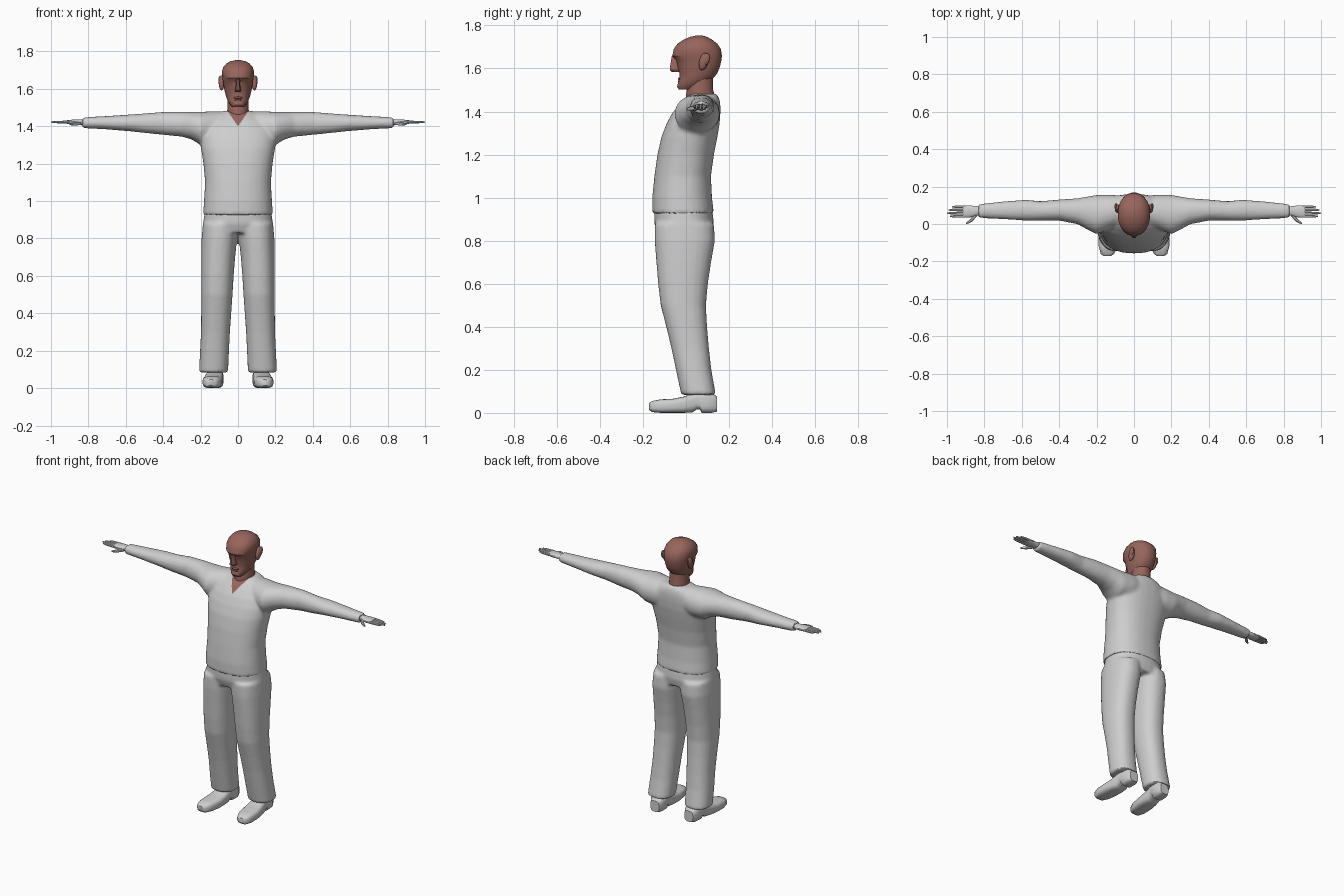
import bpy, bmesh, math
from mathutils import Matrix, Vector


def material(name, rgb):
    m = bpy.data.materials.new(name)
    m.diffuse_color = (*rgb, 1)
    return m


CLOTH = material("light grey", (0.62, 0.62, 0.62))
SKIN = material("brown skin", (0.31, 0.13, 0.105))


def ring(axis, pos, a0, a1, b0, b1, n=24, power=2.3):
    """Rounded cross-section at pos on an axis, filling the a and b ranges."""
    pts = []
    for i in range(n):
        t = 2 * math.pi * (i + 0.5) / n
        c, s = math.cos(t), math.sin(t)
        a = (a0 + a1) / 2 + (a1 - a0) / 2 * math.copysign(abs(c) ** (2 / power), c)
        b = (b0 + b1) / 2 + (b1 - b0) / 2 * math.copysign(abs(s) ** (2 / power), s)
        pts.append({"x": (pos, a, b), "y": (a, pos, b), "z": (a, b, pos)}[axis])
    return pts


def loft(bm, axis, sections, n=24, power=2.3, flip=1):
    """Skin a closed tube through the sections; flip=-1 makes the other side."""
    rows = [[bm.verts.new((p[0] * flip, p[1], p[2])) for p in ring(axis, *s, n, power)]
            for s in sections]
    for r, q in zip(rows, rows[1:]):
        for i in range(n):
            j = (i + 1) % n
            bm.faces.new((r[i], r[j], q[j], q[i]))
    bm.faces.new(rows[0])
    bm.faces.new(rows[-1])


def ball(bm, centre, size, tilt=0):
    m = (Matrix.Translation(centre) @ Matrix.Rotation(tilt, 4, 'X')
         @ Matrix.Diagonal((*size, 1)))
    bmesh.ops.create_uvsphere(bm, u_segments=14, v_segments=8, radius=1, matrix=m)


def finish(name, bm, mat, mirror=False, fuse=0, angle=40):
    bmesh.ops.recalc_face_normals(bm, faces=bm.faces)
    me = bpy.data.meshes.new(name)
    bm.to_mesh(me)
    bm.free()
    ob = bpy.data.objects.new(name, me)
    bpy.context.collection.objects.link(ob)
    me.materials.append(mat)
    if mirror:
        ob.modifiers.new("mirror", 'MIRROR').use_mirror_merge = False
    if fuse:
        # merge overlapping volumes into one soft skin
        r = ob.modifiers.new("fuse", 'REMESH')
        r.mode = 'VOXEL'
        r.voxel_size = fuse
        s = ob.modifiers.new("soften", 'SMOOTH')
        s.factor, s.iterations = 0.5, 5
        dg = bpy.context.evaluated_depsgraph_get()
        new = bpy.data.meshes.new_from_object(ob.evaluated_get(dg))
        ob.modifiers.clear()
        ob.data = new
        if not new.materials:
            new.materials.append(mat)
    bpy.ops.object.select_all(action='DESELECT')
    ob.select_set(True)
    bpy.context.view_layer.objects.active = ob
    bpy.ops.object.shade_smooth_by_angle(angle=math.radians(angle))
    return ob


# shirt: torso and both sleeves
bm = bmesh.new()
torso = [(0.925, 0.187, -0.157, 0.130), (1.0, 0.182, -0.157, 0.121),
         (1.1, 0.176, -0.147, 0.116), (1.2, 0.185, -0.133, 0.130),
         (1.28, 0.198, -0.115, 0.146), (1.34, 0.205, -0.092, 0.156),
         (1.39, 0.195, -0.066, 0.160), (1.43, 0.165, -0.035, 0.160),
         (1.46, 0.12, -0.005, 0.155), (1.482, 0.08, 0.02, 0.142)]
loft(bm, "z", [(z, -w, w, f, b) for z, w, f, b in torso], 32)
sleeve = [(0.05, 0.0, 0.15, 1.32, 1.478), (0.13, -0.03, 0.158, 1.30, 1.48),
          (0.2, -0.055, 0.156, 1.30, 1.478), (0.25, -0.03, 0.147, 1.33, 1.477),
          (0.3, -0.002, 0.138, 1.344, 1.478), (0.4, 0.018, 0.131, 1.354, 1.477),
          (0.5, 0.018, 0.122, 1.364, 1.469), (0.58, 0.018, 0.13, 1.373, 1.463),
          (0.7, 0.025, 0.121, 1.383, 1.455), (0.832, 0.032, 0.107, 1.39, 1.448)]
for side in (1, -1):
    loft(bm, "x", sleeve, 20, 2.1, side)
shirt = finish("shirt", bm, CLOTH, fuse=0.01)

# open V neckline: cut along two slanted lines, colour the inside as skin
shirt.data.materials.append(SKIN)
bm = bmesh.new()
bm.from_mesh(shirt.data)
for side in (1, -1):
    faces = [f for f in bm.faces if f.calc_center_median().z > 1.385
             and f.calc_center_median().y < 0.06]
    geom = faces + list({e for f in faces for e in f.edges}) \
        + list({v for f in faces for v in f.verts})
    bmesh.ops.bisect_plane(bm, geom=geom, dist=1e-5, plane_co=(0, 0, 1.40),
                           plane_no=Vector((-1.45 * side, 0, 1)).normalized())
for f in bm.faces:
    c = f.calc_center_median()
    if c.y < 0.06 and c.z - 1.40 > 1.45 * abs(c.x):
        f.material_index = 1
bm.to_mesh(shirt.data)
bm.free()

# trousers: pelvis and both legs
bm = bmesh.new()
loft(bm, "z", [(0.83, -0.188, 0.188, -0.13, 0.12), (0.88, -0.187, 0.187, -0.148, 0.13),
               (0.945, -0.178, 0.178, -0.148, 0.122)], 32)
leg = [(0.083, 0.053, 0.209, -0.022, 0.139), (0.2, 0.048, 0.203, -0.047, 0.118),
       (0.3, 0.043, 0.198, -0.068, 0.107), (0.4, 0.036, 0.197, -0.092, 0.098),
       (0.5, 0.029, 0.197, -0.118, 0.093), (0.6, 0.023, 0.197, -0.130, 0.102),
       (0.7, 0.015, 0.197, -0.138, 0.117), (0.8, 0.004, 0.195, -0.146, 0.135),
       (0.88, 0.0, 0.188, -0.146, 0.13)]
for side in (1, -1):
    loft(bm, "z", leg, 24, 2.3, side)
finish("trousers", bm, CLOTH, fuse=0.01)

# shoes, toes turned slightly out: y, centre x, half width, bottom, top
bm = bmesh.new()
shoe = [(-0.172, 0.143, 0.018, 0.015, 0.045), (-0.16, 0.142, 0.036, 0.004, 0.055),
        (-0.12, 0.139, 0.05, 0, 0.063), (-0.06, 0.134, 0.055, 0, 0.066),
        (-0.01, 0.13, 0.052, 0, 0.076), (0.03, 0.127, 0.047, 0.002, 0.092),
        (0.05, 0.125, 0.045, 0.016, 0.098), (0.065, 0.124, 0.045, 0.016, 0.098),
        (0.072, 0.123, 0.046, 0, 0.098), (0.12, 0.121, 0.044, 0, 0.095),
        (0.145, 0.12, 0.03, 0.006, 0.075)]
loft(bm, "y", [(y, c - w, c + w, lo, hi) for y, c, w, lo, hi in shoe], 20, 3.2)
finish("shoes", bm, CLOTH, mirror=True)

# hands: palm, four fingers, thumb
bm = bmesh.new()
loft(bm, "x", [(0.80, 0.048, 0.092, 1.403, 1.436), (0.845, 0.044, 0.096, 1.406, 1.437),
               (0.88, 0.034, 0.1, 1.408, 1.436), (0.915, 0.034, 0.1, 1.412, 1.432)], 14)
for y, tip in ((0.092, 0.972), (0.075, 0.993), (0.058, 1.0), (0.041, 0.985)):
    loft(bm, "x", [(0.90, y - 0.008, y + 0.008, 1.414, 1.431),
                   (tip - 0.02, y - 0.007, y + 0.007, 1.416, 1.429),
                   (tip, y - 0.003, y + 0.003, 1.419, 1.426)], 8)
loft(bm, "x", [(0.84, 0.04, 0.065, 1.406, 1.428), (0.865, 0.012, 0.04, 1.404, 1.424),
               (0.885, 0.002, 0.018, 1.404, 1.419), (0.898, -0.001, 0.007, 1.406, 1.415)], 8)
finish("hands", bm, CLOTH, mirror=True)

# neck
bm = bmesh.new()
loft(bm, "z", [(z, -w, w, f, b) for z, w, f, b in
               ((1.41, 0.055, 0.0, 0.13), (1.47, 0.06, -0.002, 0.136),
                (1.5, 0.057, 0.003, 0.127), (1.57, 0.056, 0.01, 0.126))], 20, 2)
finish("neck", bm, SKIN)

# head with brow, nose and lips
bm = bmesh.new()
head = [(1.503, 0.03, -0.034, 0.03), (1.515, 0.042, -0.042, 0.065),
        (1.535, 0.055, -0.037, 0.105), (1.555, 0.063, -0.032, 0.126),
        (1.575, 0.069, -0.03, 0.145), (1.61, 0.076, -0.04, 0.159),
        (1.637, 0.08, -0.045, 0.165), (1.658, 0.084, -0.064, 0.168),
        (1.69, 0.087, -0.058, 0.163), (1.715, 0.08, -0.04, 0.146),
        (1.735, 0.063, -0.01, 0.12), (1.747, 0.042, 0.02, 0.098),
        (1.753, 0.015, 0.045, 0.075)]
loft(bm, "z", [(z, -w, w, f, b) for z, w, f, b in head], 24, 2.2)
loft(bm, "z", [(1.66, -0.009, 0.009, -0.067, -0.03), (1.605, -0.014, 0.014, -0.077, -0.02),
               (1.592, -0.019, 0.019, -0.078, -0.015),
               (1.583, -0.015, 0.015, -0.066, -0.015)], 8, 2)
ball(bm, (0, -0.027, 1.552), (0.027, 0.011, 0.007))
ball(bm, (0, -0.027, 1.541), (0.024, 0.011, 0.006))
finish("head", bm, SKIN, angle=30)

# ears
bm = bmesh.new()
ball(bm, (0.088, 0.082, 1.632), (0.015, 0.021, 0.042), -0.25)
ball(bm, (0.096, 0.093, 1.643), (0.009, 0.017, 0.028), -0.25)
finish("ears", bm, SKIN, mirror=True)
